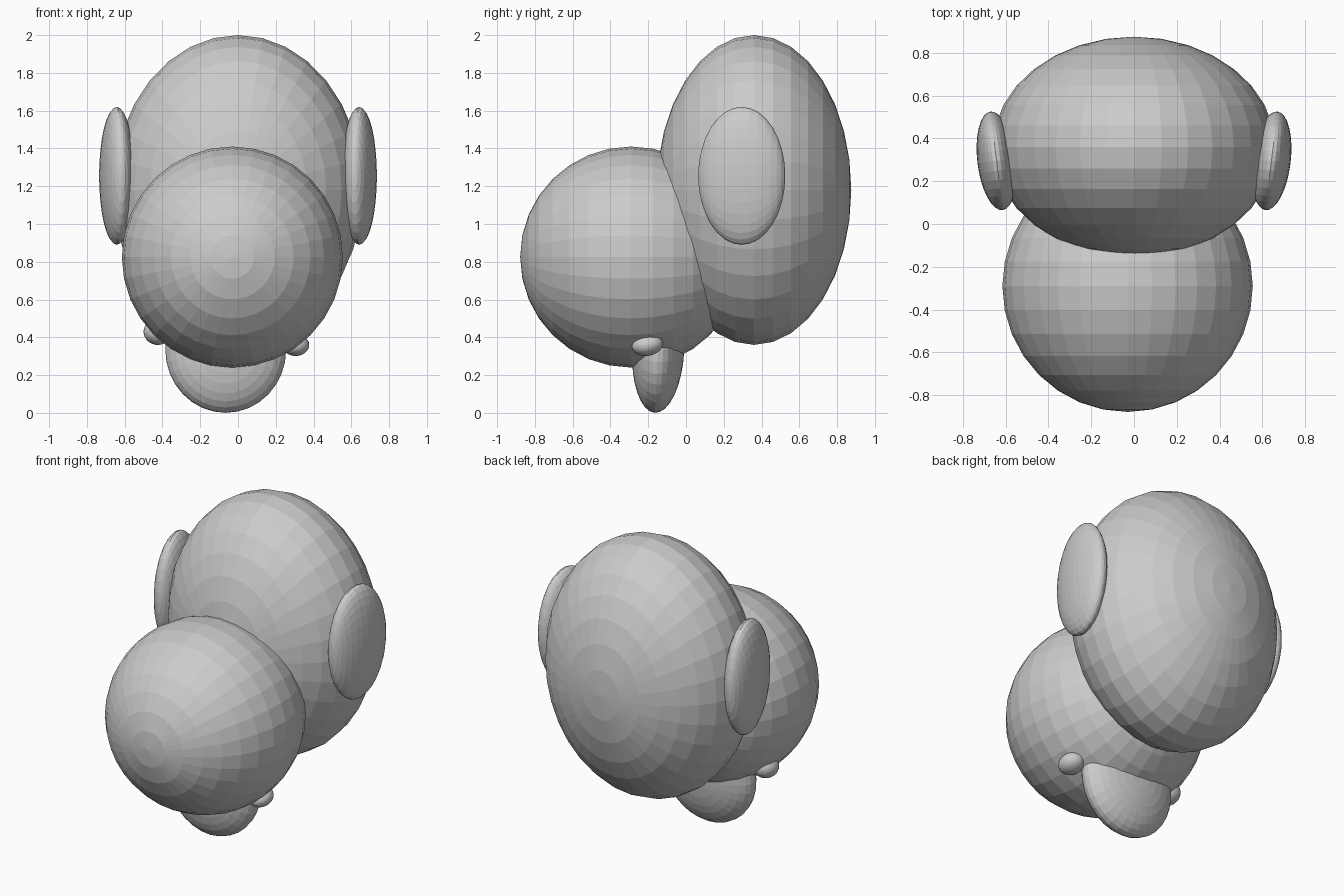
import bpy
from math import radians

cube = bpy.data.objects.get("Cube")
if cube:
    bpy.data.objects.remove(cube, do_unlink=True)


def ellipsoid(name, center, radii, tilt=(0, 0, 0)):
    """Flat-shaded ball with its poles along y, stretched and tilted (degrees)."""
    bpy.ops.mesh.primitive_uv_sphere_add(segments=32, ring_count=16, radius=1)
    ball = bpy.context.object
    ball.name = ball.data.name = name
    ball.rotation_euler.x = radians(90)
    bpy.ops.object.transform_apply(location=False, rotation=True, scale=False)
    ball.location = center
    ball.scale = radii
    ball.rotation_euler = [radians(a) for a in tilt]
    return ball


# Head and muzzle
ellipsoid("head", (0, 0.36, 1.18), (0.66, 0.515, 0.82))
ellipsoid("muzzle", (-0.03, -0.29, 0.825), (0.585, 0.588, 0.585))

# Ears, flaring outward toward the back
for side, sign in (("left", 1), ("right", -1)):
    ellipsoid(side + "_ear", (sign * 0.642, 0.295, 1.255),
              (0.09, 0.232, 0.365), (0, 0, -7 * sign))

# Lower jaw and the mouth corners
ellipsoid("lower_jaw", (-0.065, -0.147, 0.335), (0.32, 0.138, 0.335), (-3, 0, 0))
ellipsoid("left_mouth_corner", (0.305, -0.205, 0.36), (0.072, 0.083, 0.058), (8, 0, 0))
ellipsoid("right_mouth_corner", (-0.425, -0.205, 0.43), (0.075, 0.083, 0.07), (8, 0, 0))
